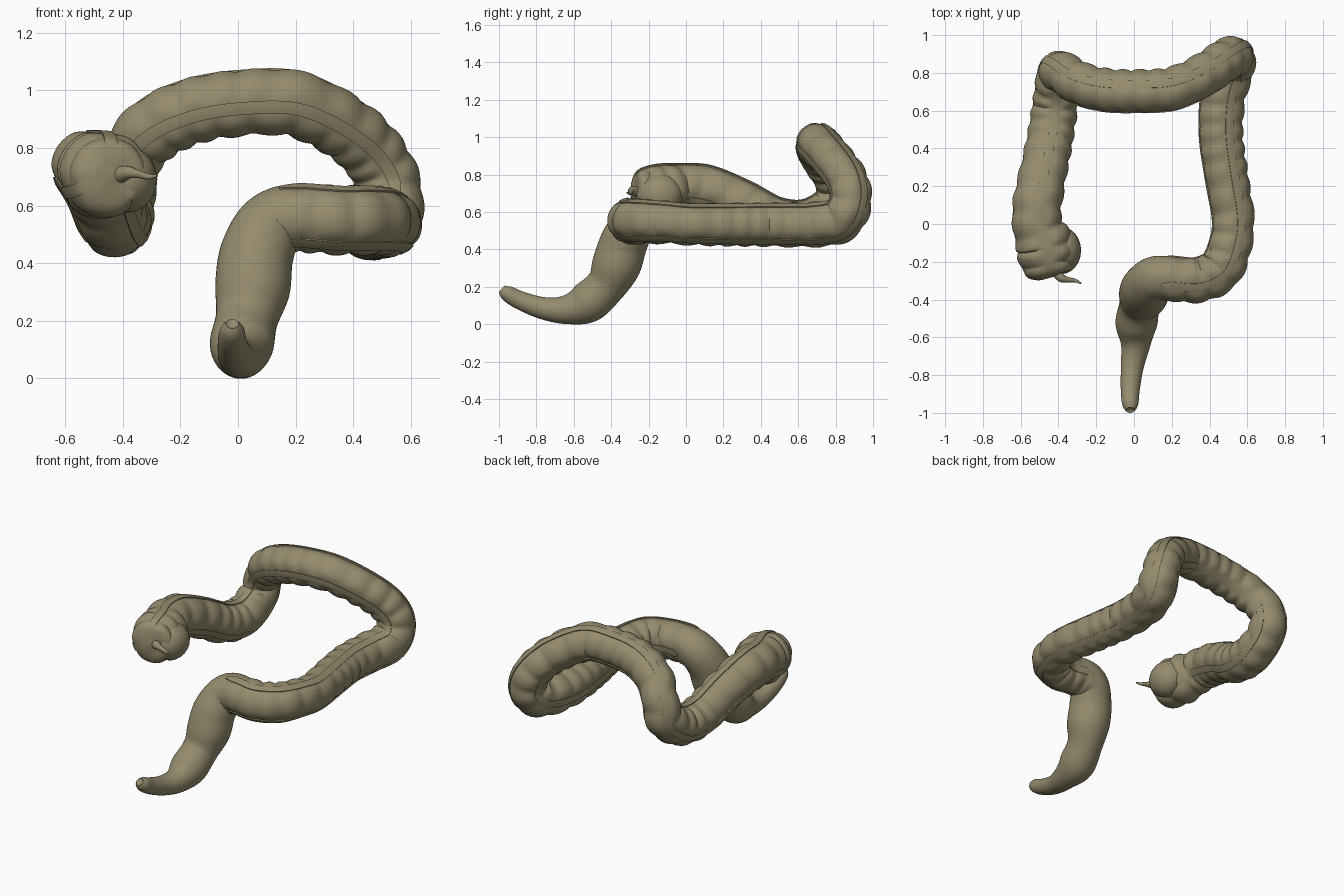
import bpy, math, random
from mathutils import Vector

if "Cube" in bpy.data.objects:
    bpy.data.objects.remove(bpy.data.objects["Cube"])

random.seed(4)
skin = bpy.data.materials.new("olive tan")
skin.diffuse_color = (0.30, 0.26, 0.155, 1)
skin.use_nodes = True
skin.node_tree.nodes["Principled BSDF"].inputs["Base Color"].default_value = skin.diffuse_color

# centre line and radius: rectum, sigmoid, descending, transverse, ascending, cecum
PATH = [
    (-.02, -.985, .19, .022), (-.02, -.955, .165, .042), (-.02, -.88, .125, .05),
    (-.01, -.76, .085, .06), (.008, -.64, .078, .078), (.012, -.53, .115, .11),
    (.03, -.43, .205, .108), (.05, -.375, .31, .13), (.065, -.335, .43, .128),
    (.115, -.288, .53, .118), (.21, -.29, .557, .118), (.34, -.295, .55, .118),
    (.455, -.24, .55, .118), (.51, -.11, .545, .112), (.525, .03, .535, .11),
    (.49, .25, .533, .113), (.46, .48, .533, .115), (.472, .68, .533, .118),
    (.515, .825, .56, .12), (.525, .88, .66, .112), (.475, .86, .77, .11),
    (.37, .79, .87, .111), (.2, .715, .953, .113), (.02, .703, .957, .113),
    (-.15, .708, .93, .113), (-.29, .745, .865, .112), (-.375, .8, .76, .107),
    (-.4, .79, .64, .112), (-.415, .65, .55, .118), (-.44, .48, .56, .12),
    (-.475, .3, .65, .122), (-.51, .12, .72, .128), (-.512, 0, .73, .13),
    (-.475, -.11, .71, .15), (-.46, -.2, .705, .142), (-.45, -.265, .705, .11),
    (-.445, -.285, .705, .02)]
STEPS = 10
SIDES = 48
PHASE = math.radians(107)


def spline(pts, steps):
    out = []
    for i in range(len(pts) - 1):
        p = [Vector(pts[min(max(i + k, 0), len(pts) - 1)]) for k in (-1, 0, 1, 2)]
        for s in range(steps):
            t = s / steps
            out.append(0.5 * (2 * p[1] + (p[2] - p[0]) * t
                       + (2 * p[0] - 5 * p[1] + 4 * p[2] - p[3]) * t * t
                       + (3 * p[1] - p[0] - 3 * p[2] + p[3]) * t ** 3))
    return out + [Vector(pts[-1])]


def frames(samples):
    """position, radius, two normals and length along a twist-free path"""
    pos = [s.to_3d() for s in samples]
    n, length, out = Vector((1, 0, 0)), 0, []
    for i, p in enumerate(pos):
        t = (pos[min(i + 1, len(pos) - 1)] - pos[max(i - 1, 0)]).normalized()
        n = (n - t * n.dot(t)).normalized()
        if i:
            length += (p - pos[i - 1]).length
        out.append((p, samples[i][3], n, t.cross(n), length))
    return out


def make(name, verts, faces):
    me = bpy.data.meshes.new(name)
    me.from_pydata(verts, [], faces)
    me.materials.append(skin)
    ob = bpy.data.objects.new(name, me)
    bpy.context.collection.objects.link(ob)
    bpy.context.view_layer.objects.active = ob
    ob.select_set(True)
    bpy.ops.object.shade_smooth_by_angle(angle=math.radians(45))
    ob.select_set(False)
    return ob


def loft(name, rings):
    n = len(rings[0])
    verts = [v for r in rings for v in r]
    faces = [(i * n + j, i * n + (j + 1) % n, (i + 1) * n + (j + 1) % n, (i + 1) * n + j)
             for i in range(len(rings) - 1) for j in range(n)]
    faces += [tuple(range(n))[::-1], tuple(range(len(verts) - n, len(verts)))]
    return make(name, verts, faces)


def ring(f, radius, count):
    p, _, n, b, _ = f
    return [p + (n * math.cos(a) + b * math.sin(a)) * radius(a)
            for a in (2 * math.pi * j / count for j in range(count))]


FR = frames(spline(PATH, STEPS))
START = 10 * STEPS          # pouches and bands begin at the sigmoid
shift = [random.uniform(0, 6.28) for _ in range(3)]


def wall(i, a):
    """outer radius: three rows of pouches, pinched along the bands"""
    _, r, _, _, s = FR[i]
    fade = min(max((i - START + 12) / 16, 0), 1)
    side = abs(math.sin(1.5 * (a - PHASE)))
    lobe = min(max((side - .22) / .5, 0), 1)
    row = int(((a - PHASE) % (2 * math.pi)) / (2 * math.pi / 3)) % 3
    pouch = abs(math.sin(s * 27 + shift[row] + .8 * math.sin(s * 9 + row))) - .6
    return r * (1 + fade * (.045 * lobe - .035 + .11 * lobe * pouch))


# tip of the rectum has a small recessed opening
rings = [ring(FR[3], lambda a: .012, SIDES)]
rings += [ring(FR[i], lambda a: wall(i, a), SIDES) for i in range(len(FR))]
loft("colon_wall", rings)

# three raised muscle bands
for k in range(3):
    mid = PHASE + k * 2 * math.pi / 3
    strip = []
    for i in range(START - 4, len(FR) - 2):
        p, r, n, b, _ = FR[i]
        half = .022 / max(r, .05)
        if i < START:
            half *= .4 + .15 * (i - START + 4)
        base = wall(i, mid)
        strip.append([p + (n * math.cos(mid + d * half) + b * math.sin(mid + d * half)) * (base + h)
                      for d, h in ((-1, -.012), (-1, .007), (0, .008), (1, .007), (1, -.012))])
    loft("muscle_band", strip)

# thin appendix on the cecum
tail = [(-.41, -.255, .705, .03), (-.385, -.285, .715, .024), (-.35, -.295, .71, .015),
        (-.31, -.3, .7, .01), (-.28, -.315, .704, .004)]
loft("appendix", [ring(f, lambda a: f[1], 12) for f in frames(spline(tail, 4))])

# small pouch at the side of the cecum
bpy.ops.mesh.primitive_uv_sphere_add(segments=24, ring_count=14, location=(-.385, -.14, .69))
ob = bpy.context.object
ob.name = "cecum_pouch"
ob.scale = (.105, .125, .115)
ob.data.materials.append(skin)
bpy.ops.object.shade_smooth_by_angle(angle=math.radians(60))
